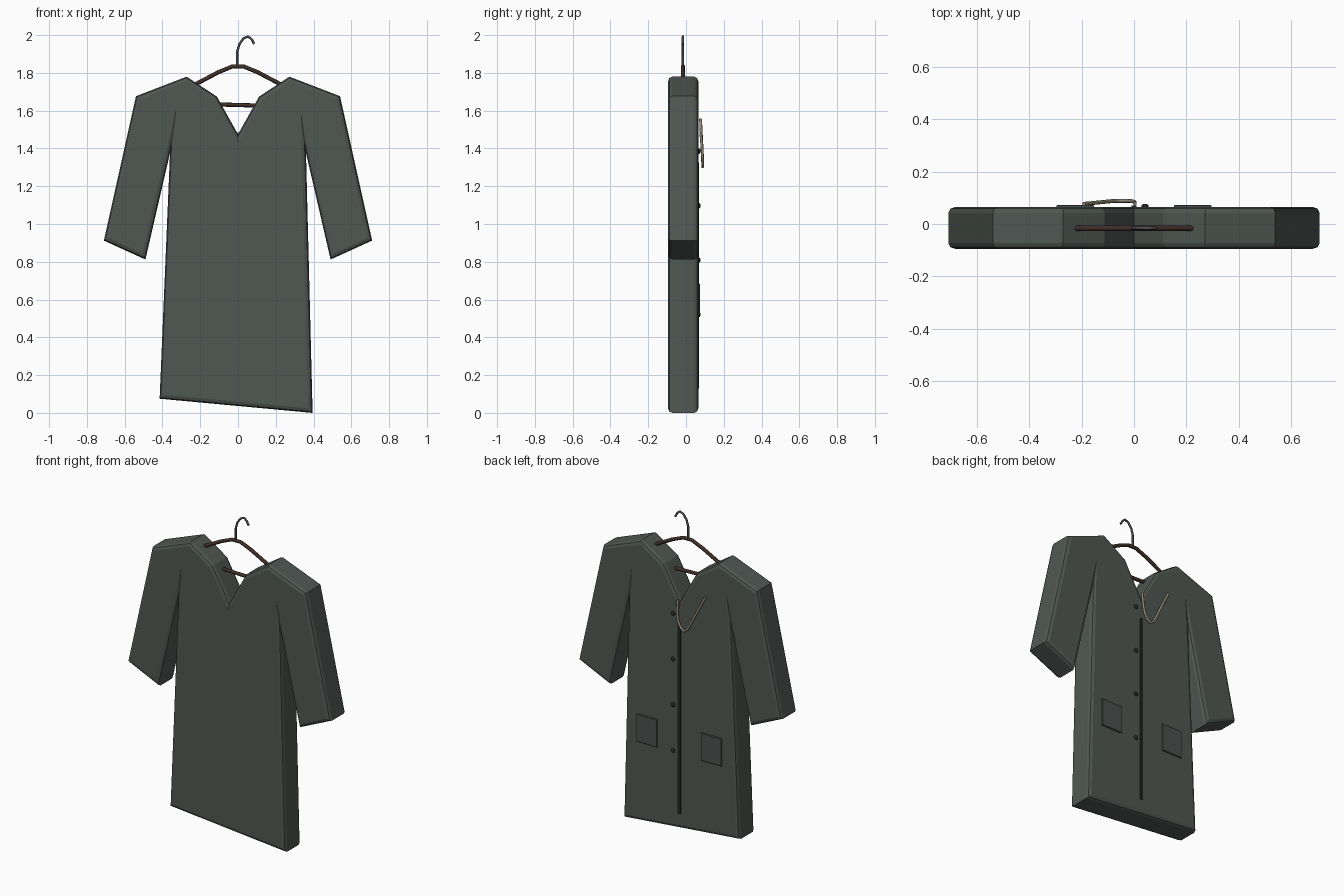
import bpy, bmesh, math

if "Cube" in bpy.data.objects:
    bpy.data.objects.remove(bpy.data.objects["Cube"])


def material(name, rgb):
    m = bpy.data.materials.new(name)
    m.diffuse_color = (*rgb, 1)
    m.use_nodes = True
    m.node_tree.nodes["Principled BSDF"].inputs["Base Color"].default_value = m.diffuse_color
    return m


cloth = material("grey green cloth", (0.080, 0.096, 0.086))
pocket_cloth = material("pocket cloth", (0.068, 0.082, 0.075))
dark = material("dark seam", (0.015, 0.017, 0.016))
button_mat = material("dark button", (0.022, 0.022, 0.02))
wood = material("brown wood", (0.050, 0.028, 0.020))
metal = material("grey metal", (0.075, 0.08, 0.085))
brass = material("pale brass", (0.30, 0.26, 0.18))


def finish(name, bm, mat):
    bmesh.ops.recalc_face_normals(bm, faces=bm.faces[:])
    me = bpy.data.meshes.new(name)
    bm.to_mesh(me)
    bm.free()
    me.materials.append(mat)
    ob = bpy.data.objects.new(name, me)
    bpy.context.collection.objects.link(ob)
    return ob


def slab(name, outline, y0, y1, mat, bevel=0.0, segments=2):
    """Extrude an x-z outline along y and round its front and back rims."""
    bm = bmesh.new()
    face = bm.faces.new([bm.verts.new((x, y0, z)) for x, z in outline])
    ext = bmesh.ops.extrude_face_region(bm, geom=[face], use_keep_orig=True)
    for v in ext["geom"]:
        if isinstance(v, bmesh.types.BMVert):
            v.co.y = y1
    bmesh.ops.recalc_face_normals(bm, faces=bm.faces[:])
    if bevel:
        rims = [e for e in bm.edges
                if abs(e.verts[0].co.y - e.verts[1].co.y) < 1e-5]
        bmesh.ops.bevel(bm, geom=rims, offset=bevel, segments=segments,
                        profile=0.5, affect='EDGES')
    return finish(name, bm, mat)


def tube(name, points, radius, mat):
    """Round bar along a path."""
    cu = bpy.data.curves.new(name, 'CURVE')
    cu.dimensions = '3D'
    cu.bevel_depth = radius
    cu.bevel_resolution = 2
    cu.use_fill_caps = True
    sp = cu.splines.new('POLY')
    sp.points.add(len(points) - 1)
    for p, co in zip(sp.points, points):
        p.co = (*co, 1)
    cu.materials.append(mat)
    ob = bpy.data.objects.new(name, cu)
    bpy.context.collection.objects.link(ob)
    return ob


BACK = 0.065

# Coat: right half of sleeve and collar, mirrored, with a slanted hem
half = [(0.36, 1.375), (0.49, 0.812), (0.71, 0.912), (0.54, 1.677),
        (0.272, 1.78), (0.112, 1.675)]
outline = ([(0.395, 0.0)] + half + [(0, 1.475)]
           + [(-x, z) for x, z in reversed(half)] + [(-0.415, 0.075)])
slab("coat", outline, -0.095, BACK, cloth, 0.022)

# Placket strip
slab("placket", [(-0.009, 0.13), (0.009, 0.13), (0.009, 1.325), (-0.009, 1.325)],
     BACK - 0.01, BACK + 0.005, dark)

# Pockets
for side, cx in (("left", -0.225), ("right", 0.225)):
    slab(side + "_pocket",
         [(cx - 0.072, 0.51), (cx + 0.072, 0.51), (cx + 0.072, 0.685), (cx - 0.072, 0.685)],
         BACK - 0.01, BACK + 0.008, pocket_cloth, 0.003, 1)

# Buttons
for i in range(4):
    bm = bmesh.new()
    bmesh.ops.create_uvsphere(bm, u_segments=12, v_segments=8, radius=0.014)
    for v in bm.verts:
        v.co.y *= 0.6
    ob = finish("button_%d" % (i + 1), bm, button_mat)
    ob.location = (0.042, BACK + 0.004, 1.385 - 0.288 * i)

# Hanging chain
tube("chain", [(0.003, 0.078, 1.485), (0.003, 0.084, 1.42), (-0.005, 0.087, 1.36),
               (-0.025, 0.0885, 1.32), (-0.05, 0.0885, 1.303), (-0.075, 0.0885, 1.325),
               (-0.10, 0.086, 1.375), (-0.15, 0.081, 1.475), (-0.192, 0.077, 1.555)],
     0.0075, brass)

# Hanger shoulders, cross bar and hook
Y = -0.016
arm = [(0.03, 1.834), (0.105, 1.803), (0.215, 1.745), (0.33, 1.68), (0.36, 1.65)]
tube("hanger_shoulders",
     [(-x, Y, z) for x, z in reversed(arm)] + [(x, Y, z) for x, z in arm], 0.011, wood)
tube("hanger_bar", [(-0.36, Y, 1.64), (0.36, Y, 1.62)], 0.011, wood)
tube("hook", [(x, Y, z) for x, z in (
    (-0.004, 1.83), (-0.005, 1.91), (0.007, 1.952), (0.03, 1.983),
    (0.054, 1.993), (0.072, 1.978), (0.086, 1.953))], 0.0065, metal)
